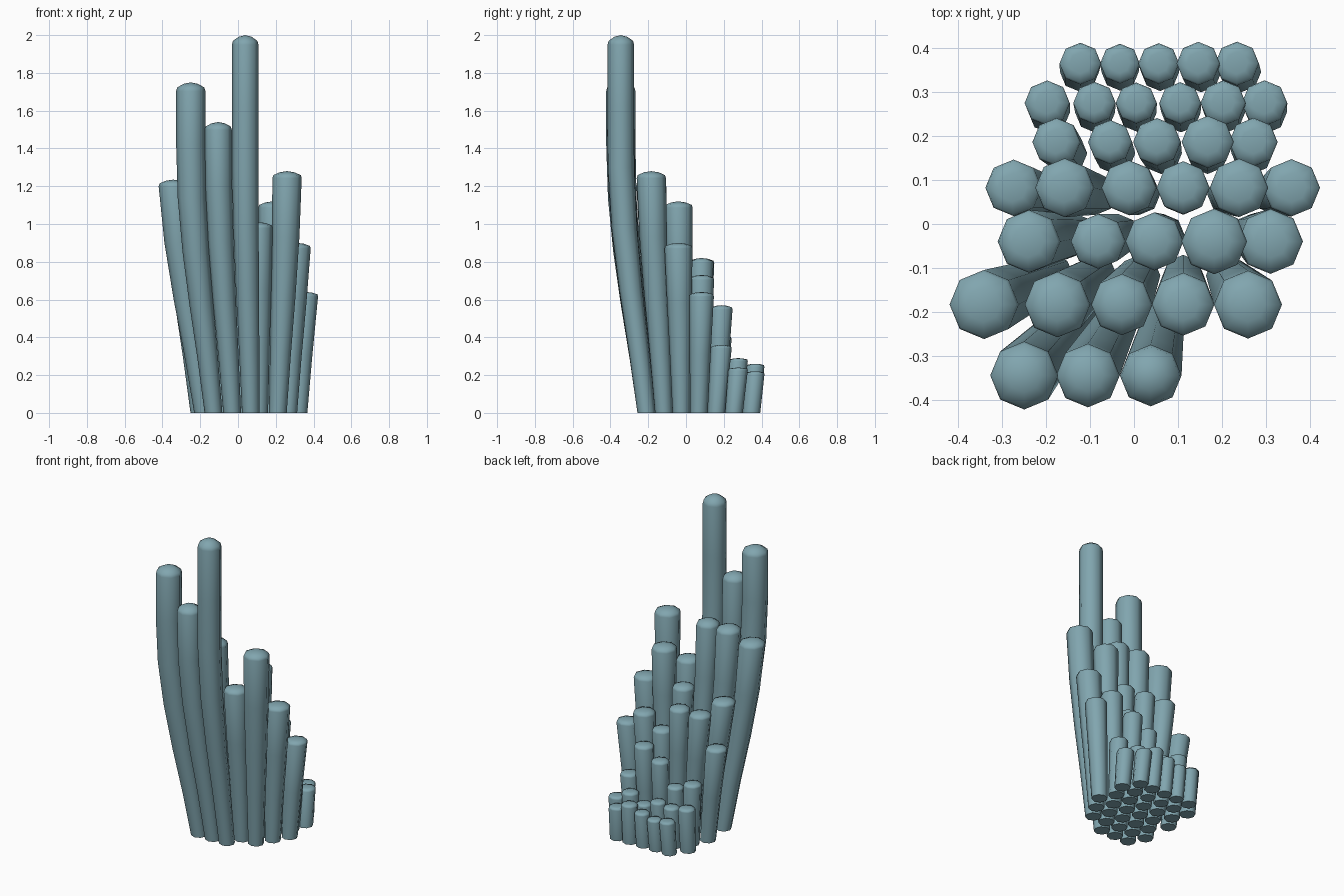
import bpy, bmesh, math

if "Cube" in bpy.data.objects:
    bpy.data.objects.remove(bpy.data.objects["Cube"])

SIDES = 8

# Rows from front to back: y of the tops, then (top x, height) of each column
ROWS = [
    (-.345, [(-.25, 1.75), (-.105, 1.54), (.038, 2)]),
    (-.184, [(-.343, 1.235), (-.175, 1.28), (-.028, 1.28), (.112, 1.01), (.26, 1.28)]),
    (-.04, [(-.242, .88), (-.083, .74), (.046, .9), (.183, 1.12), (.312, .9)]),
    (.083, [(-.277, .63), (-.16, .82), (-.012, .82), (.112, .65), (.24, .73), (.36, .64)]),
    (.188, [(-.178, .41), (-.055, .36), (.052, .5), (.168, .57), (.272, .36)]),
    (.277, [(-.198, .29), (-.09, .27), (.005, .28), (.105, .24), (.203, .29), (.297, .24)]),
    (.367, [(-.122, .22), (-.032, .21), (.056, .23), (.146, .26), (.234, .22)]),
]


def lean(z):
    """Outward lean: eases in, then stands upright above 1.4."""
    t = min(z / 1.4, 1)
    return math.sin(math.pi / 2 * t ** 1.15)


def add_column(name, base, top, height):
    # taller and outer columns are thicker, all taper towards the foot
    r_top = min(.042 + .032 * height, .075) * (.92 + .45 * min(abs(top[0]), .3))
    r_base = min(.047, r_top * .93)
    drop = .014 * height + .003
    shoulder = height - drop - .008 - .006 * height
    steps = max(1, round(shoulder / .3))
    bm = bmesh.new()

    def ring(z, scale=1.0):
        f = lean(z) / lean(height)
        cx = base[0] + (top[0] - base[0]) * f
        cy = base[1] + (top[1] - base[1]) * f
        r = (r_base + (r_top - r_base) * f) * scale
        angles = [2 * math.pi * i / SIDES for i in range(SIDES)]
        return [bm.verts.new((cx + r * math.cos(a), cy + r * math.sin(a), z)) for a in angles]

    # shaft, softened shoulder and low dome
    rings = [ring(shoulder * i / steps) for i in range(steps + 1)]
    rings += [ring(height - drop, .93), ring(height - drop * .3, .5)]
    for a, b in zip(rings, rings[1:]):
        for i in range(SIDES):
            j = (i + 1) % SIDES
            bm.faces.new((a[i], a[j], b[j], b[i]))
    apex = bm.verts.new((top[0], top[1], height))
    for i in range(SIDES):
        bm.faces.new((rings[-1][i], rings[-1][(i + 1) % SIDES], apex))
    for f in bm.faces:
        f.smooth = True
    # flat underside with a sharp rim
    bottom = bm.faces.new(rings[0][::-1])
    bottom.smooth = False
    for e in bottom.edges:
        e.smooth = False
    mesh = bpy.data.meshes.new(name)
    bm.to_mesh(mesh)
    bm.free()
    mesh.materials.append(stone)
    bpy.context.collection.objects.link(bpy.data.objects.new(name, mesh))


stone = bpy.data.materials.new("blue_stone")
stone.diffuse_color = (.22, .38, .43, 1)
stone.use_nodes = True
stone.node_tree.nodes["Principled BSDF"].inputs["Base Color"].default_value = stone.diffuse_color

# feet stand on a staggered grid; short columns hardly lean away from it
for r, (top_y, columns) in enumerate(ROWS):
    foot_y = -.21 + .0927 * r
    start = -.185 if r % 2 else -.13
    for c, (x, h) in enumerate(columns):
        grid_x = start + .099 * c
        foot_x = x + (grid_x - x) * min(1, h / .8)
        add_column(f"column_row{r + 1}_{c + 1}", (foot_x, foot_y), (x, top_y), h)
